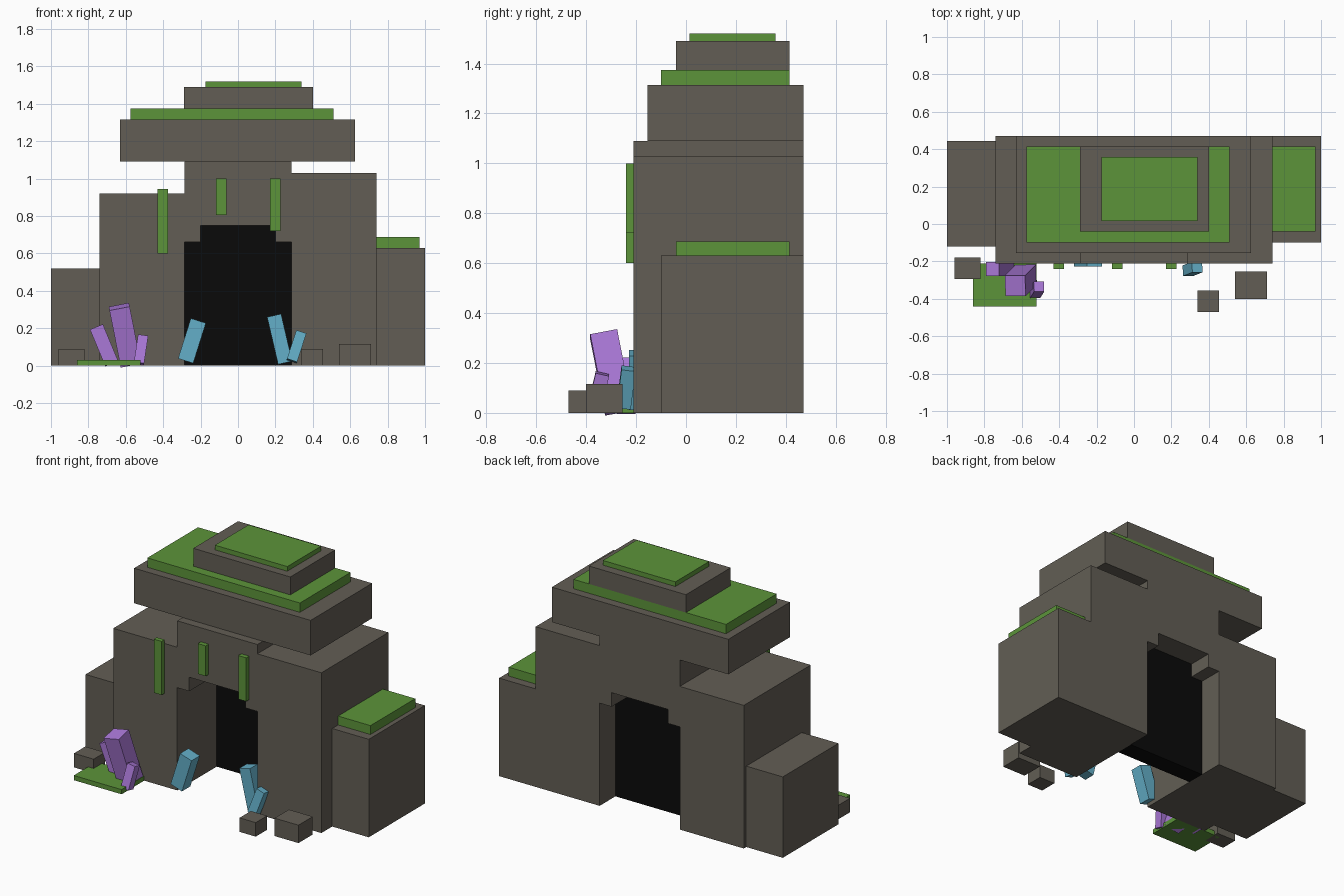
import bpy, bmesh
from math import atan2, asin
from mathutils import Vector, Euler

cube = bpy.data.objects.get("Cube")
if cube:
    bpy.data.objects.remove(cube, do_unlink=True)


def material(name, rgb):
    m = bpy.data.materials.new(name)
    m.use_nodes = True
    m.diffuse_color = (*rgb, 1)
    m.node_tree.nodes["Principled BSDF"].inputs["Base Color"].default_value = (*rgb, 1)
    return m


stone = material("grey stone", (0.123, 0.111, 0.090))
moss = material("green moss", (0.107, 0.296, 0.042))
dark = material("black void", (0.003, 0.003, 0.003))
violet = material("violet crystal", (0.402, 0.188, 0.680))
cyan = material("cyan crystal", (0.127, 0.429, 0.578))


def add(name, bm, mat):
    bmesh.ops.recalc_face_normals(bm, faces=bm.faces)
    mesh = bpy.data.meshes.new(name)
    bm.to_mesh(mesh)
    bm.free()
    mesh.materials.append(mat)
    ob = bpy.data.objects.new(name, mesh)
    bpy.context.scene.collection.objects.link(ob)
    return ob


def box(name, mat, x, y, z):
    """Axis-aligned block given its range on each axis."""
    bm = bmesh.new()
    bmesh.ops.create_cube(bm, size=1)
    for v in bm.verts:
        v.co = [r[0] if c < 0 else r[1] for c, r in zip(v.co, (x, y, z))]
    return add(name, bm, mat)


def crystal(name, mat, base, top, width):
    """Square shard leaning from base to top."""
    base, top = Vector(base), Vector(top)
    d = top - base
    bm = bmesh.new()
    bmesh.ops.create_cube(bm, size=1)
    bmesh.ops.scale(bm, verts=bm.verts, vec=(width, width, d.length))
    ob = add(name, bm, mat)
    ob.location = (base + top) / 2
    ob.rotation_euler = Euler((-asin(d.y / d.length), atan2(d.x, d.z), 0))


FRONT, BACK = -0.21, 0.47
depth = (FRONT, BACK)

# Walls and side buttresses
box("right_wall", stone, (-0.74, -0.285), depth, (0, 0.92))
box("left_wall", stone, (0.285, 0.74), depth, (0, 1.03))
box("right_buttress", stone, (-1, -0.74), (-0.12, 0.445), (0, 0.52))
box("left_buttress", stone, (0.74, 1), (-0.1, BACK), (0, 0.63))

# Stepped lintel over the doorway, an extruded profile
half = [(0.2, 0.75), (0.2, 0.66), (0.285, 0.66), (0.285, 1.09)]
outline = half + [(-x, z) for x, z in reversed(half)]
bm = bmesh.new()
face = bm.faces.new([bm.verts.new((x, FRONT, z)) for x, z in outline])
ext = bmesh.ops.extrude_face_region(bm, geom=[face])
bmesh.ops.translate(bm, vec=(0, BACK - FRONT, 0),
                    verts=[g for g in ext["geom"] if isinstance(g, bmesh.types.BMVert)])
add("lintel", bm, stone)

# Dark slab closing the passage
box("doorway_void", dark, (-0.285, 0.285), (0.19, 0.31), (0, 0.75))

# Roof tiers with moss
box("roof_slab", stone, (-0.63, 0.625), (-0.155, BACK), (1.09, 1.315))
box("roof_moss", moss, (-0.575, 0.51), (-0.1, 0.415), (1.315, 1.375))
box("crown_block", stone, (-0.29, 0.4), (-0.04, 0.415), (1.375, 1.49))
box("crown_moss", moss, (-0.175, 0.34), (0.015, 0.358), (1.49, 1.52))
box("buttress_moss", moss, (0.74, 0.97), (-0.04, 0.415), (0.63, 0.687))

# Hanging vines
for i, (x, low, high) in enumerate([(-0.403, 0.6, 0.945), (-0.09, 0.805, 1), (0.198, 0.72, 1)]):
    box(f"vine_{i + 1}", moss, (x - 0.028, x + 0.028), (-0.24, FRONT), (low, high))

# Ground moss and loose rocks
box("ground_moss", moss, (-0.86, -0.52), (-0.44, FRONT), (0, 0.03))
box("rock_right", stone, (-0.96, -0.82), (-0.295, -0.18), (0, 0.09))
box("rock_small", stone, (0.34, 0.455), (-0.47, -0.355), (0, 0.09))
box("rock_large", stone, (0.54, 0.71), (-0.4, -0.255), (0, 0.115))

# Crystal clusters
crystal("violet_crystal_tall", violet, (-0.575, -0.27, 0.01), (-0.635, -0.33, 0.315), 0.11)
crystal("violet_crystal_side", violet, (-0.675, -0.24, 0.01), (-0.757, -0.24, 0.207), 0.075)
crystal("violet_crystal_short", violet, (-0.53, -0.37, 0.01), (-0.508, -0.335, 0.157), 0.055)
crystal("cyan_crystal_right", cyan, (-0.28, -0.185, 0.025), (-0.212, -0.185, 0.24), 0.085)
crystal("cyan_crystal_left", cyan, (0.252, -0.17, 0.015), (0.193, -0.17, 0.268), 0.077)
crystal("cyan_crystal_short", cyan, (0.288, -0.25, 0.025), (0.338, -0.23, 0.178), 0.057)
